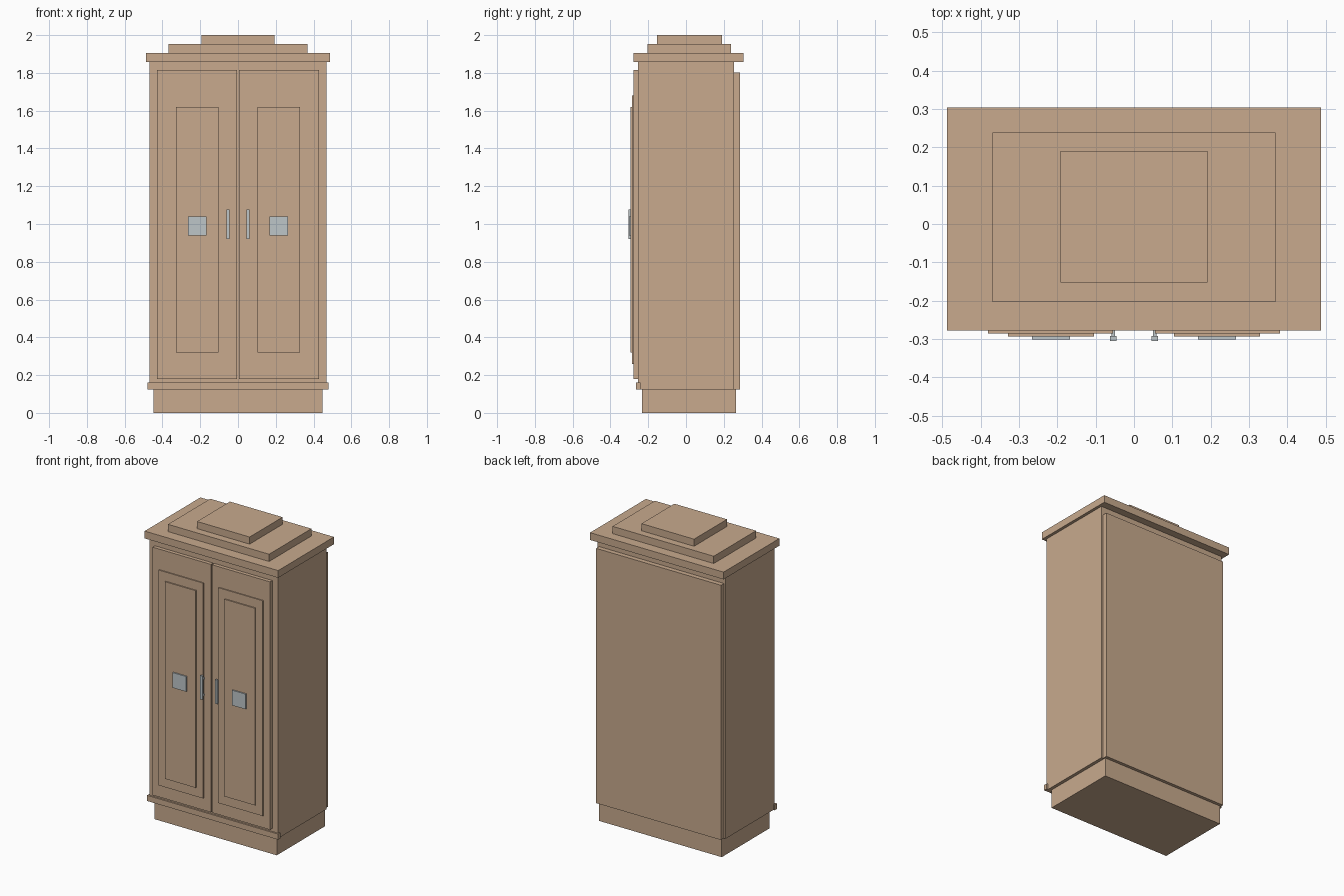
import bpy
import bmesh

if "Cube" in bpy.data.objects:
    bpy.data.objects.remove(bpy.data.objects["Cube"])


def make_material(name, rgb):
    mat = bpy.data.materials.new(name)
    mat.diffuse_color = (*rgb, 1.0)
    mat.use_nodes = True
    mat.node_tree.nodes["Principled BSDF"].inputs["Base Color"].default_value = mat.diffuse_color
    return mat


WOOD = make_material("light wood", (0.578, 0.402, 0.270))
METAL = make_material("pale metal", (0.515, 0.565, 0.584))


def box(name, x, y, z, mat=WOOD):
    """Box from (min, max) ranges along each axis."""
    bm = bmesh.new()
    bmesh.ops.create_cube(bm, size=1.0)
    for v in bm.verts:
        v.co = [r[0] if c < 0 else r[1] for c, r in zip(v.co, (x, y, z))]
    mesh = bpy.data.meshes.new(name)
    bm.to_mesh(mesh)
    bm.free()
    mesh.materials.append(mat)
    obj = bpy.data.objects.new(name, mesh)
    bpy.context.collection.objects.link(obj)
    return obj


def centred(name, half_width, y, z):
    return box(name, (-half_width, half_width), y, z)


def pair(name, x, y, z, mat=WOOD):
    """Right-hand box and its mirror image on the left."""
    box("right_" + name, x, y, z, mat)
    box("left_" + name, (-x[1], -x[0]), y, z, mat)


# Cabinet body, from the floor up
centred("plinth", 0.447, (-0.234, 0.266), (0.0, 0.123))
centred("carcass", 0.468, (-0.254, 0.255), (0.123, 1.857))
centred("back_panel", 0.455, (0.255, 0.286), (0.123, 1.803))
centred("base_moulding", 0.478, (-0.265, -0.242), (0.123, 0.16))

# Stepped top
centred("cornice", 0.487, (-0.277, 0.304), (1.857, 1.905))
centred("lower_top_step", 0.369, (-0.203, 0.238), (1.905, 1.953))
centred("upper_top_step", 0.192, (-0.153, 0.19), (1.953, 2.0))

# Doors with two stacked raised panels and a metal plate
pair("door", (0.004, 0.428), (-0.278, -0.254), (0.18, 1.815))
pair("outer_panel", (0.055, 0.38), (-0.285, -0.278), (0.26, 1.68))
pair("inner_panel", (0.104, 0.329), (-0.293, -0.285), (0.32, 1.62))
pair("door_plate", (0.167, 0.266), (-0.301, -0.293), (0.94, 1.04), METAL)

# Handles: upright bar on two short posts
pair("handle_bar", (0.046, 0.062), (-0.305, -0.292), (0.92, 1.077), METAL)
for label, z in (("lower", 0.945), ("upper", 1.052)):
    pair(label + "_handle_post", (0.049, 0.059), (-0.292, -0.278),
         (z - 0.006, z + 0.006), METAL)
